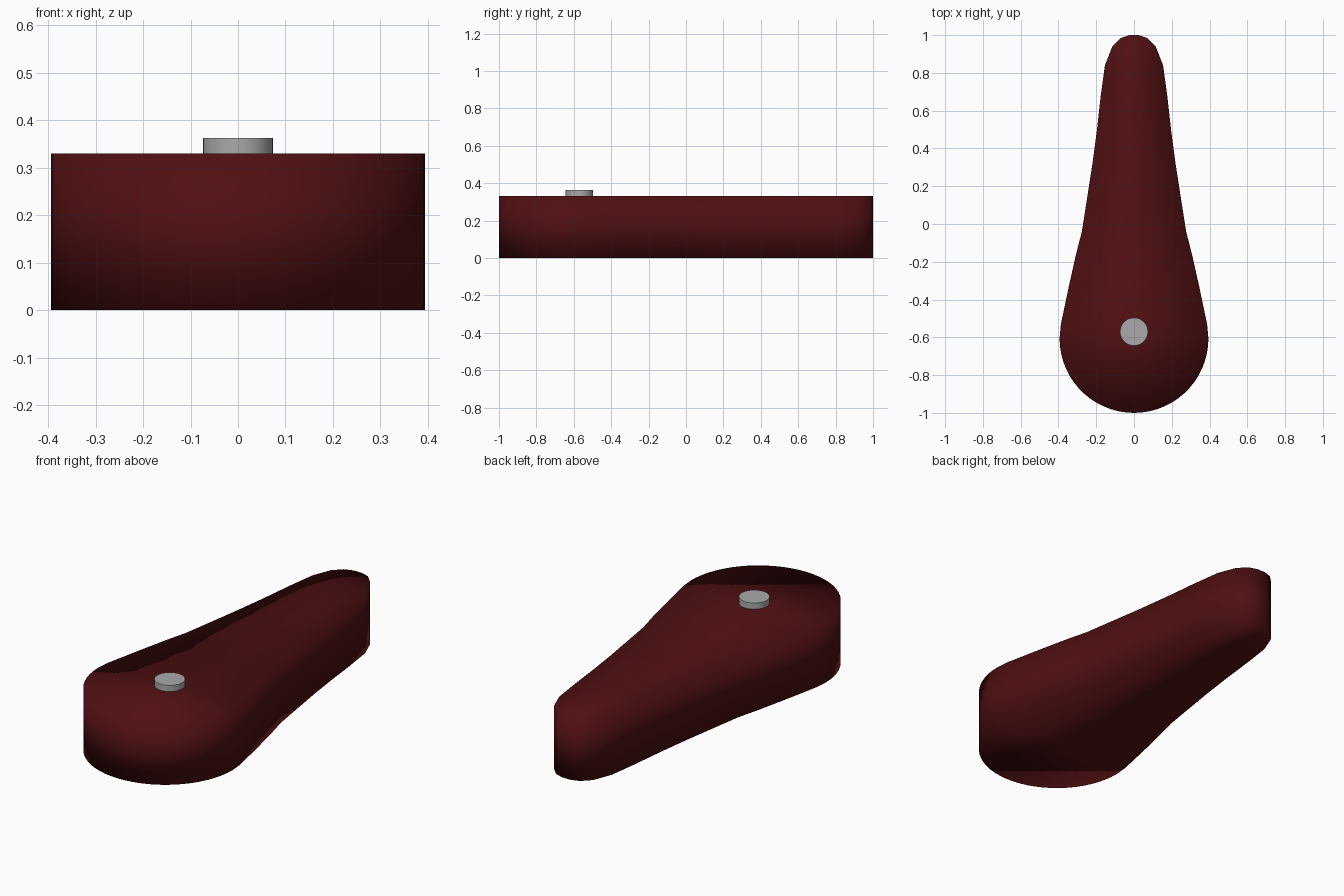
import bpy, bmesh, math

if "Cube" in bpy.data.objects:
    bpy.data.objects.remove(bpy.data.objects["Cube"])

def material(name, rgb):
    m = bpy.data.materials.new(name)
    m.diffuse_color = (*rgb, 1)
    m.use_nodes = True
    m.node_tree.nodes["Principled BSDF"].inputs["Base Color"].default_value = m.diffuse_color
    return m

red = material("dark red", (0.08, 0.005, 0.006))
grey = material("grey metal", (0.40, 0.40, 0.40))

HEIGHT = 0.33

# Body: half outline (x, y) from the round end to the narrow tip
R, CY = 0.394, -0.606
arc = [(R * math.cos(math.radians(a)), CY + R * math.sin(math.radians(a)))
       for a in [-84 + 6 * i for i in range(15)]]
side = [(0.387, -0.53), (0.345, -0.33), (0.307, -0.16), (0.276, -0.04),
        (0.251, 0.12), (0.22, 0.32), (0.196, 0.5), (0.176, 0.68),
        (0.154, 0.84), (0.115, 0.94), (0.07, 0.985), (0.025, 1.0)]
half = arc + side

bm = bmesh.new()
caps = []
for z in (0, HEIGHT):
    right = [bm.verts.new((x, y, z)) for x, y in half]
    left = [bm.verts.new((-x, y, z)) for x, y in half]
    tail = bm.verts.new((0, -1, z))
    n = len(arc)
    # One face for the round end, a ladder of quads along the taper
    bm.faces.new([tail] + right[:n] + left[:n][::-1])
    for i in range(n - 1, len(half) - 1):
        bm.faces.new((left[i], right[i], right[i + 1], left[i + 1]))
    caps.append([tail] + right + left[::-1])
low, high = caps
for i in range(len(low)):
    j = (i + 1) % len(low)
    bm.faces.new((low[i], low[j], high[j], high[i]))
bmesh.ops.recalc_face_normals(bm, faces=bm.faces)
for f in bm.faces:
    f.smooth = True
mesh = bpy.data.meshes.new("teardrop_body")
bm.to_mesh(mesh)
bm.free()
mesh.materials.append(red)
body = bpy.data.objects.new("teardrop_body", mesh)
bpy.context.collection.objects.link(body)

# Round button standing on the wide end
bpy.ops.mesh.primitive_cylinder_add(vertices=32, radius=0.074, depth=0.043,
                                    location=(0, -0.57, 0.3415))
button = bpy.context.object
button.name = "button"
button.data.materials.append(grey)
bpy.ops.object.shade_smooth_by_angle(angle=math.radians(40))
